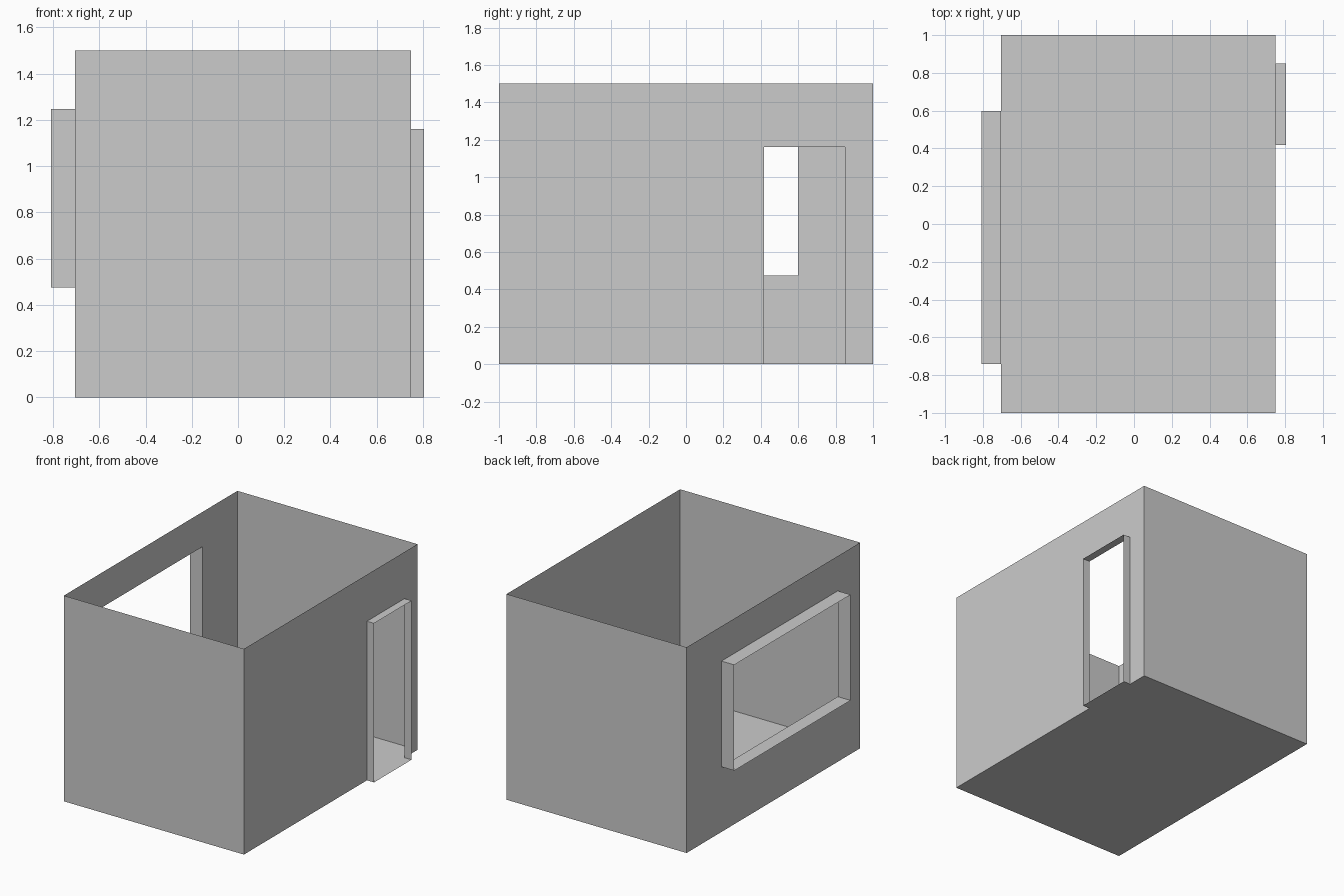
import bpy
import bmesh
from mathutils import Vector

if "Cube" in bpy.data.objects:
    bpy.data.objects.remove(bpy.data.objects["Cube"])

X0, X1 = -0.705, 0.748      # side wall planes
X_OUT = 0.805               # outer edge of both surrounds
HEIGHT = 1.5


def finish(name, bm, inside):
    """Turn every face away from an inside point and make the object."""
    bm.normal_update()
    for f in bm.faces:
        if f.normal.dot(f.calc_center_median() - inside) < 0:
            f.normal_flip()
    mesh = bpy.data.meshes.new(name)
    bm.to_mesh(mesh)
    bm.free()
    obj = bpy.data.objects.new(name, mesh)
    bpy.context.collection.objects.link(obj)


def panel(name, corners):
    bm = bmesh.new()
    bm.faces.new([bm.verts.new(c) for c in corners])
    finish(name, bm, Vector((0, 0, HEIGHT / 2)))


def wall_with_opening(name, x, x_out, y0, y1, z0, z1):
    """Thin side wall whose opening is drawn outwards into a surround."""
    bm = bmesh.new()
    ys = [-1, y0, y1, 1]
    zs = sorted({0, z0, z1, HEIGHT})
    grid = [[bm.verts.new((x, y, z)) for z in zs] for y in ys]
    hole = None
    for i in range(len(ys) - 1):
        for j in range(len(zs) - 1):
            f = bm.faces.new((grid[i][j], grid[i + 1][j],
                              grid[i + 1][j + 1], grid[i][j + 1]))
            if i == 1 and zs[j] == z0:
                hole = f
    rim = list(hole.edges)
    bmesh.ops.delete(bm, geom=[hole], context='FACES_ONLY')
    new = bmesh.ops.extrude_edge_only(bm, edges=rim)['geom']
    for v in new:
        if isinstance(v, bmesh.types.BMVert):
            v.co.x = x_out
    finish(name, bm, Vector((x * 0.8, (y0 + y1) / 2, (z0 + z1) / 2)))


# Floor, front and back of the open-topped room
panel("floor", [(X0, -1, 0), (X1, -1, 0), (X1, 1, 0), (X0, 1, 0)])
for name, y in (("front_wall", -1), ("back_wall", 1)):
    panel(name, [(X0, y, 0), (X1, y, 0), (X1, y, HEIGHT), (X0, y, HEIGHT)])

# Left wall with window, right wall with doorway down to the floor
wall_with_opening("window_wall", X0, -X_OUT - 0.003, -0.742, 0.598, 0.475, 1.246)
wall_with_opening("door_wall", X1, X_OUT, 0.418, 0.85, 0, 1.16)
